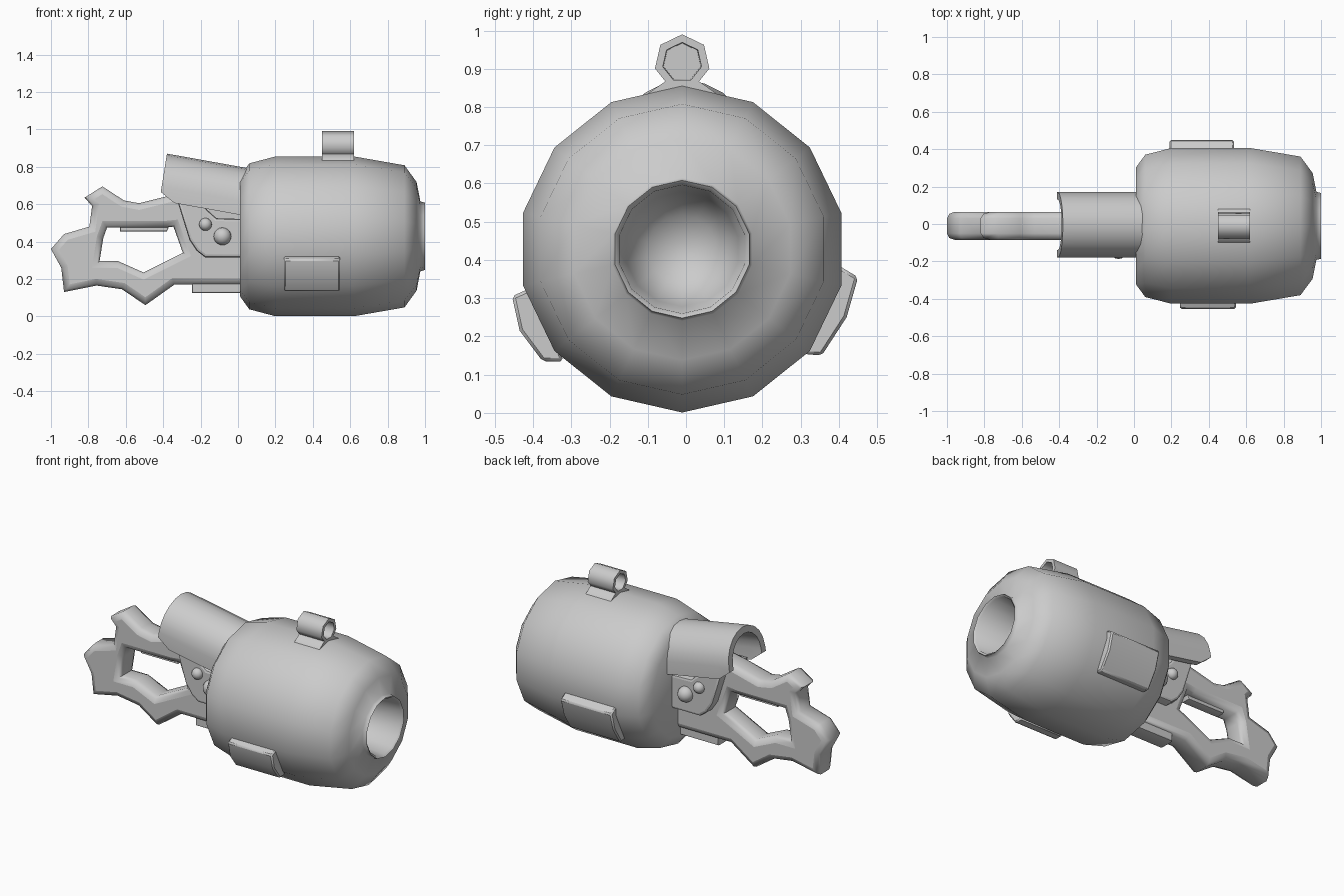
import bpy, math
from mathutils import Vector

if "Cube" in bpy.data.objects:
    bpy.data.objects.remove(bpy.data.objects["Cube"], do_unlink=True)

MID_Y = -0.01
grey = bpy.data.materials.new("plain_grey")
grey.use_nodes = True
grey.diffuse_color = (0.6, 0.6, 0.6, 1)
grey.node_tree.nodes["Principled BSDF"].inputs["Base Color"].default_value = (0.6, 0.6, 0.6, 1)


def finish(obj, angle=40, bevel=0):
    """Apply material, optional bevel and smooth shading."""
    obj.data.materials.clear()
    obj.data.materials.append(grey)
    bpy.ops.object.select_all(action='DESELECT')
    obj.select_set(True)
    bpy.context.view_layer.objects.active = obj
    if bevel:
        mod = obj.modifiers.new("soft_edges", 'BEVEL')
        mod.width = bevel
        mod.segments = 1
    bpy.ops.object.shade_smooth_by_angle(angle=math.radians(angle))
    return obj


def loft(name, rings, angle=40, bevel=0):
    """Skin a list of equal-length closed rings and cap both ends."""
    n = len(rings[0])
    faces = [list(range(n)), list(range((len(rings) - 1) * n, len(rings) * n))[::-1]]
    for r in range(len(rings) - 1):
        for i in range(n):
            j = (i + 1) % n
            faces.append((r * n + i, (r + 1) * n + i, (r + 1) * n + j, r * n + j))
    mesh = bpy.data.meshes.new(name)
    mesh.from_pydata([p for ring in rings for p in ring], [], faces)
    obj = bpy.data.objects.new(name, mesh)
    bpy.context.collection.objects.link(obj)
    bpy.ops.object.select_all(action='DESELECT')
    obj.select_set(True)
    bpy.context.view_layer.objects.active = obj
    bpy.ops.object.mode_set(mode='EDIT')
    bpy.ops.mesh.select_all(action='SELECT')
    bpy.ops.mesh.normals_make_consistent(inside=False)
    bpy.ops.object.mode_set(mode='OBJECT')
    return finish(obj, angle, bevel)


def lathe(name, profile, sides, z, angle=40):
    """Turn an (x, radius) profile about a lengthwise axis."""
    turns = [math.tau * i / sides for i in range(sides)]
    rings = [[(x, MID_Y + r * math.sin(a), z + r * math.cos(a)) for a in turns]
             for x, r in profile]
    return loft(name, rings, angle)


def prism_x(name, outline, x0, x1, bevel=0):
    """Extrude a (y, z) outline along x."""
    return loft(name, [[(x, y, z) for y, z in outline] for x in (x0, x1)], 40, bevel)


def slab(name, outlines, half_width, bevel, angle):
    """Thick rounded plate from (x, z) outlines; later outlines are holes."""
    curve = bpy.data.curves.new(name, 'CURVE')
    curve.dimensions = '2D'
    curve.fill_mode = 'BOTH'
    curve.extrude = half_width - bevel
    curve.bevel_depth = bevel
    curve.bevel_resolution = 1
    curve.offset = -bevel
    for pts in outlines:
        spline = curve.splines.new('POLY')
        spline.points.add(len(pts) - 1)
        for point, (x, z) in zip(spline.points, pts):
            point.co = (x, z, 0, 1)
        spline.use_cyclic_u = True
    obj = bpy.data.objects.new(name, curve)
    bpy.context.collection.objects.link(obj)
    obj.location.y = MID_Y
    obj.rotation_euler.x = math.pi / 2
    bpy.ops.object.select_all(action='DESELECT')
    obj.select_set(True)
    bpy.context.view_layer.objects.active = obj
    bpy.ops.object.convert(target='MESH')
    return finish(bpy.context.view_layer.objects.active, angle)


# Barrel with recessed muzzle
lathe("barrel", [(0.01, 0.32), (0.06, 0.39), (0.2, 0.427), (0.62, 0.427), (0.89, 0.38),
                 (0.955, 0.29), (0.975, 0.187), (1.0, 0.18), (0.99, 0.168),
                 (0.8, 0.15), (0.72, 0.09), (0.7, 0.02)], 14, 0.428, 65)

# Sight tube on its foot
lathe("sight_tube", [(0.53, 0.05), (0.45, 0.052), (0.45, 0.073),
                     (0.62, 0.073), (0.62, 0.052), (0.54, 0.05)], 7, 0.917, 55)
prism_x("sight_foot", [(-0.11, 0.81), (-0.1, 0.835), (-0.05, 0.87),
                       (0.03, 0.87), (0.08, 0.835), (0.09, 0.81)], 0.45, 0.62)

# Curved side plates on the barrel
prism_x("front_side_plate", [(-0.455, 0.305), (-0.435, 0.215), (-0.375, 0.135),
                             (-0.32, 0.135), (-0.36, 0.25), (-0.41, 0.325)], 0.245, 0.545, 0.008)
prism_x("back_side_plate", [(0.45, 0.355), (0.42, 0.25), (0.355, 0.15),
                            (0.3, 0.155), (0.34, 0.25), (0.4, 0.385)], 0.19, 0.535, 0.008)


# Arched hand shield, tilted down toward the barrel
def arch(x, top, clip):
    arcs = [math.pi * i / 10 for i in range(11)]
    ring = []
    for radius, turns in ((0.175, arcs), (0.135, arcs[::-1])):
        half = [(radius * math.cos(a), radius * math.sin(a) - 0.175) for a in turns]
        ring += [(half[0][0], clip - 0.25)] + half + [(half[-1][0], clip - 0.25)]
    return [(x + 0.16 * h, MID_Y + 0.005 + y, top + h) for y, h in ring]


shield = [arch(-0.38, 0.87, 0.045), arch(-0.3, 0.856, 0), arch(0.05, 0.793, 0)]
loft("hand_shield", shield, 50)

# Open handle frame
outer = [(0.06, 0.17), (0.06, 0.56), (-0.25, 0.67), (-0.35, 0.65), (-0.53, 0.605),
         (-0.61, 0.62), (-0.725, 0.695), (-0.82, 0.635), (-0.78, 0.59), (-0.795, 0.48),
         (-0.93, 0.44), (-1.0, 0.36), (-0.945, 0.26), (-0.93, 0.13), (-0.757, 0.165),
         (-0.62, 0.145), (-0.495, 0.06), (-0.34, 0.17)]
hole = [(-0.72, 0.42), (-0.7, 0.475), (-0.39, 0.475), (-0.345, 0.48), (-0.295, 0.34),
        (-0.505, 0.235), (-0.64, 0.295), (-0.74, 0.295)]
slab("handle_frame", [outer, hole], 0.075, 0.035, 70)

# Trigger bar in the opening and rail beneath the body
slab("trigger_bar", [[(-0.63, 0.455), (-0.38, 0.455), (-0.36, 0.5), (-0.63, 0.5)]], 0.03, 0.006, 40)
slab("lower_rail", [[(-0.245, 0.125), (0.06, 0.125), (0.06, 0.2), (-0.245, 0.2)]], 0.05, 0.008, 40)

# Wide body panel with round buttons on both sides
slab("body_panel", [[(0.05, 0.315), (0.05, 0.52), (-0.115, 0.525), (-0.165, 0.57),
                     (-0.2, 0.62), (-0.325, 0.62), (-0.26, 0.41), (-0.22, 0.35),
                     (-0.175, 0.315)]], 0.13, 0.015, 40)
for side, label in ((-1, "front"), (1, "back")):
    for x, z, r, size in ((-0.083, 0.428, 0.047, "large"), (-0.174, 0.492, 0.034, "small")):
        bpy.ops.mesh.primitive_uv_sphere_add(segments=16, ring_count=10, radius=r,
                                             location=(x, MID_Y + side * 0.13, z))
        button = bpy.context.object
        button.name = f"{label}_{size}_button"
        finish(button, 60)
